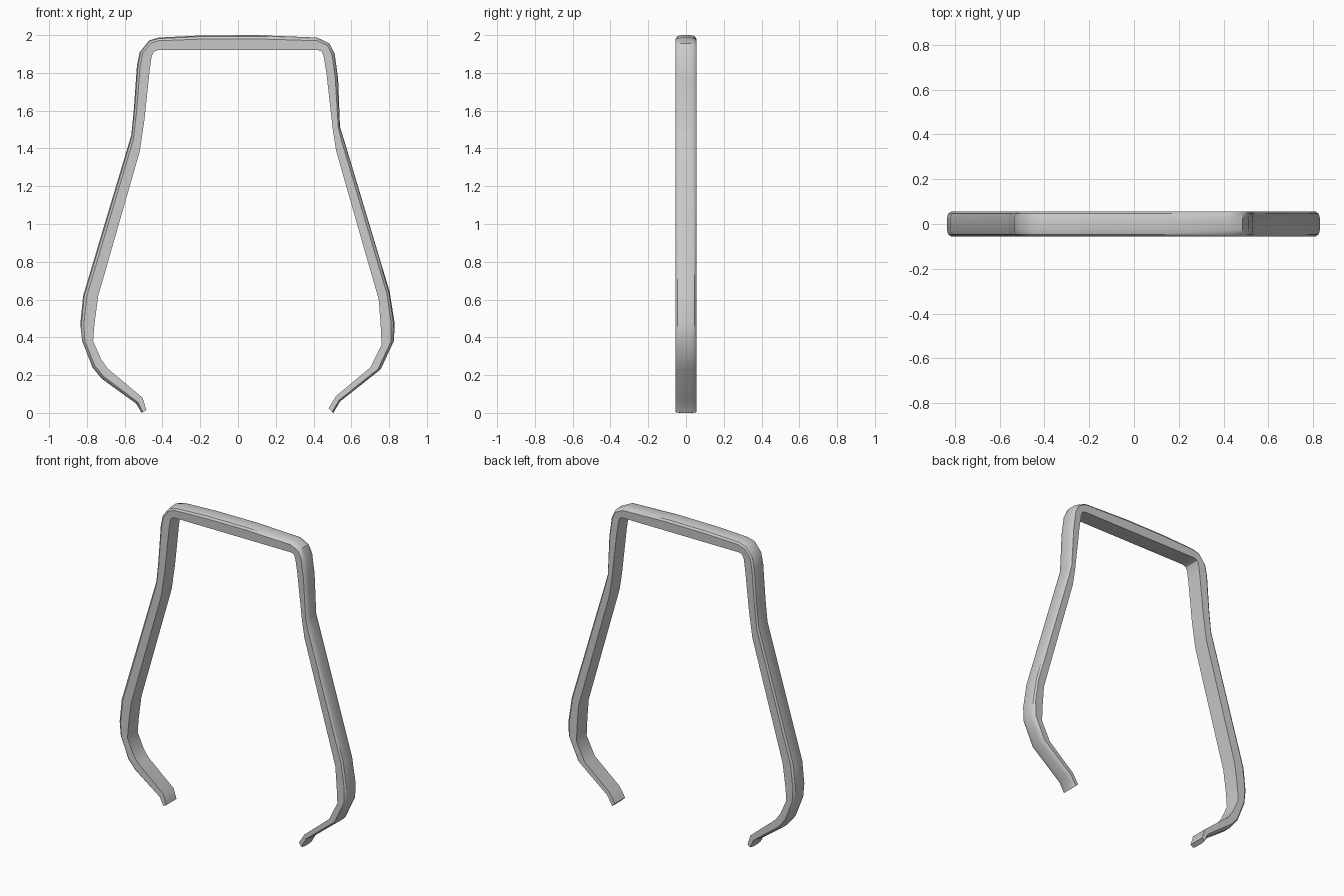
import bpy, bmesh, math

# Stations from left foot to right foot: outer x, outer z, inner x, inner z
LEFT = [
    (-.51, .00, -.485, .015), (-.54, .05, -.505, .08), (-.72, .18, -.69, .235),
    (-.77, .24, -.725, .285), (-.825, .38, -.767, .38), (-.835, .47, -.76, .47),
    (-.82, .62, -.74, .62), (-.565, 1.47, -.52, 1.385), (-.552, 1.60, -.495, 1.555),
    (-.535, 1.84, -.467, 1.82), (-.52, 1.91, -.457, 1.89), (-.47, 1.972, -.445, 1.912),
    (-.42, 1.987, -.425, 1.92),
]
RIGHT = [
    (.42, 1.987, .425, 1.92), (.485, 1.955, .445, 1.912), (.512, 1.90, .455, 1.88),
    (.53, 1.77, .468, 1.80), (.54, 1.515, .502, 1.50), (.56, 1.45, .52, 1.385),
    (.803, .64, .745, .60), (.83, .47, .755, .47), (.825, .38, .76, .36),
    (.755, .23, .70, .24), (.54, .06, .52, .09), (.505, .00, .48, .025),
]
MID = [(-.2, 1.998, -.2, 1.92), (.1, 2.0, .1, 1.92)]

# Cross-section: (fraction from inner to outer face, y), outer edges chamfered
SECTION = [(0, -.053), (.75, -.055), (.92, -.046), (1, -.025),
           (1, .025), (.92, .046), (.75, .055), (0, .053)]


def sweep(name, stations):
    bm = bmesh.new()
    rings = []
    for ox, oz, ix, iz in stations:
        rings.append([bm.verts.new((ix + (ox - ix) * t, y, iz + (oz - iz) * t))
                      for t, y in SECTION])
    n = len(SECTION)
    for a, b in zip(rings, rings[1:]):
        for i in range(n):
            j = (i + 1) % n
            bm.faces.new((a[i], a[j], b[j], b[i]))
    bm.faces.new(rings[0])
    bm.faces.new(rings[-1])
    bmesh.ops.recalc_face_normals(bm, faces=bm.faces)
    mesh = bpy.data.meshes.new(name)
    bm.to_mesh(mesh)
    bm.free()
    obj = bpy.data.objects.new(name, mesh)
    bpy.context.collection.objects.link(obj)
    return obj


# Bent strap
strap = sweep("bent_strap", LEFT + MID + RIGHT)
bpy.context.view_layer.objects.active = strap
strap.select_set(True)
bpy.ops.object.shade_smooth_by_angle(angle=math.radians(35))
